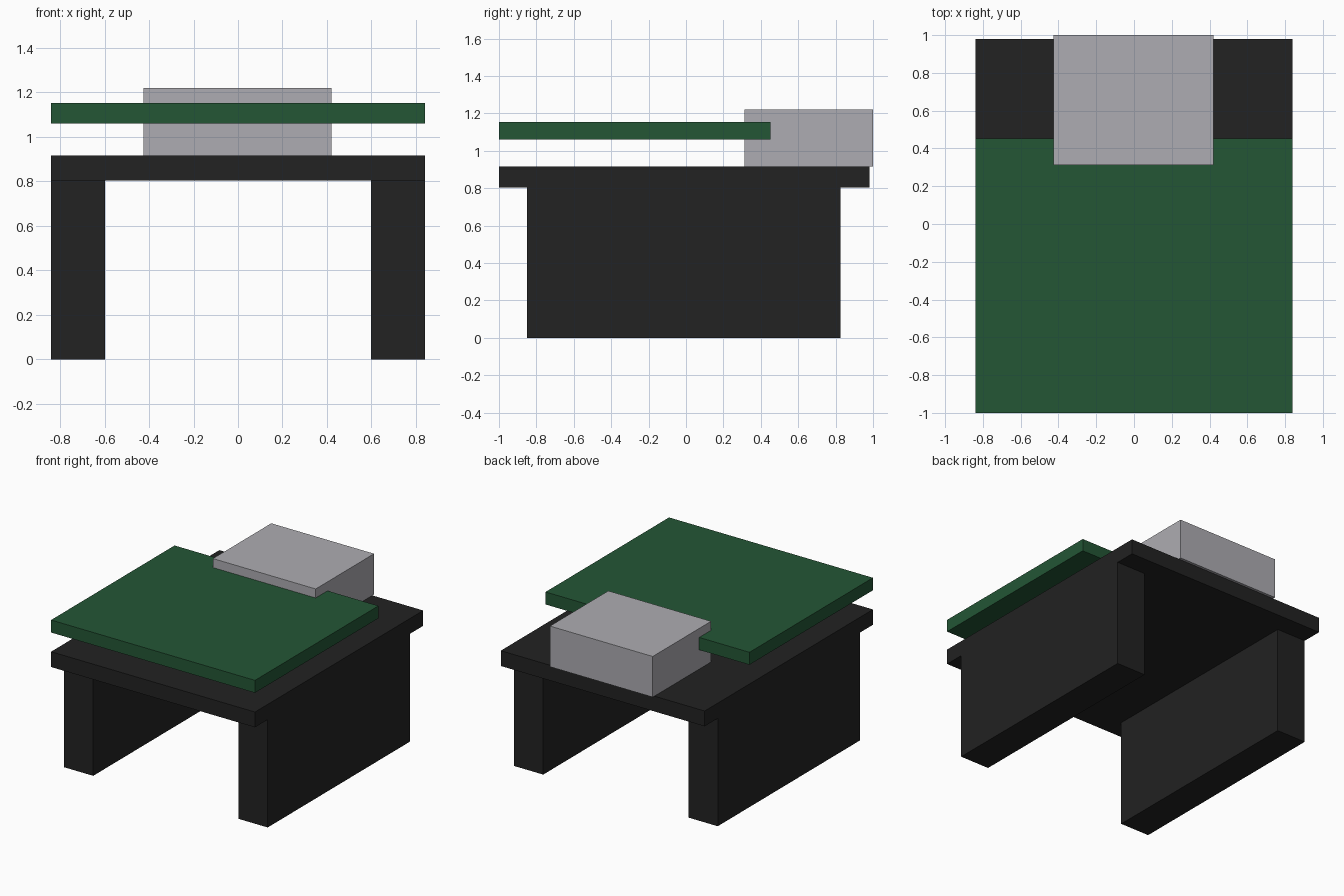
import bpy

cube = bpy.data.objects.get("Cube")
if cube:
    bpy.data.objects.remove(cube, do_unlink=True)


def material(name, rgb):
    m = bpy.data.materials.new(name)
    m.use_nodes = True
    color = (*rgb, 1.0)
    m.diffuse_color = color
    bsdf = m.node_tree.nodes["Principled BSDF"]
    bsdf.inputs["Base Color"].default_value = color
    bsdf.inputs["Roughness"].default_value = 0.6
    return m


black = material("charcoal black", (0.016, 0.016, 0.016))
green = material("dark green", (0.017, 0.093, 0.036))
grey = material("light grey", (0.42, 0.415, 0.445))


def box(name, x, y, z, mat):
    """Box spanning the given (min, max) ranges."""
    spans = (x, y, z)
    bpy.ops.mesh.primitive_cube_add(size=1, location=[(a + b) / 2 for a, b in spans])
    obj = bpy.context.object
    obj.name = name
    obj.scale = [b - a for a, b in spans]
    bpy.ops.object.transform_apply(location=False, rotation=False, scale=True)
    obj.data.materials.append(mat)
    return obj


# Base: flat slab carried by two long side panels
box("base_slab", (-0.84, 0.84), (-1.0, 0.98), (0.803, 0.917), black)
for side, x in (("left", (0.598, 0.84)), ("right", (-0.84, -0.598))):
    box(side + "_leg_panel", x, (-0.85, 0.826), (0.0, 0.803), black)

# Raised board, its back edge let into the block
box("upper_board", (-0.84, 0.84), (-1.0, 0.453), (1.06, 1.153), green)

# Block at the back that holds the board, slightly overhanging the slab
box("rear_block", (-0.426, 0.421), (0.313, 1.0), (0.917, 1.22), grey)
